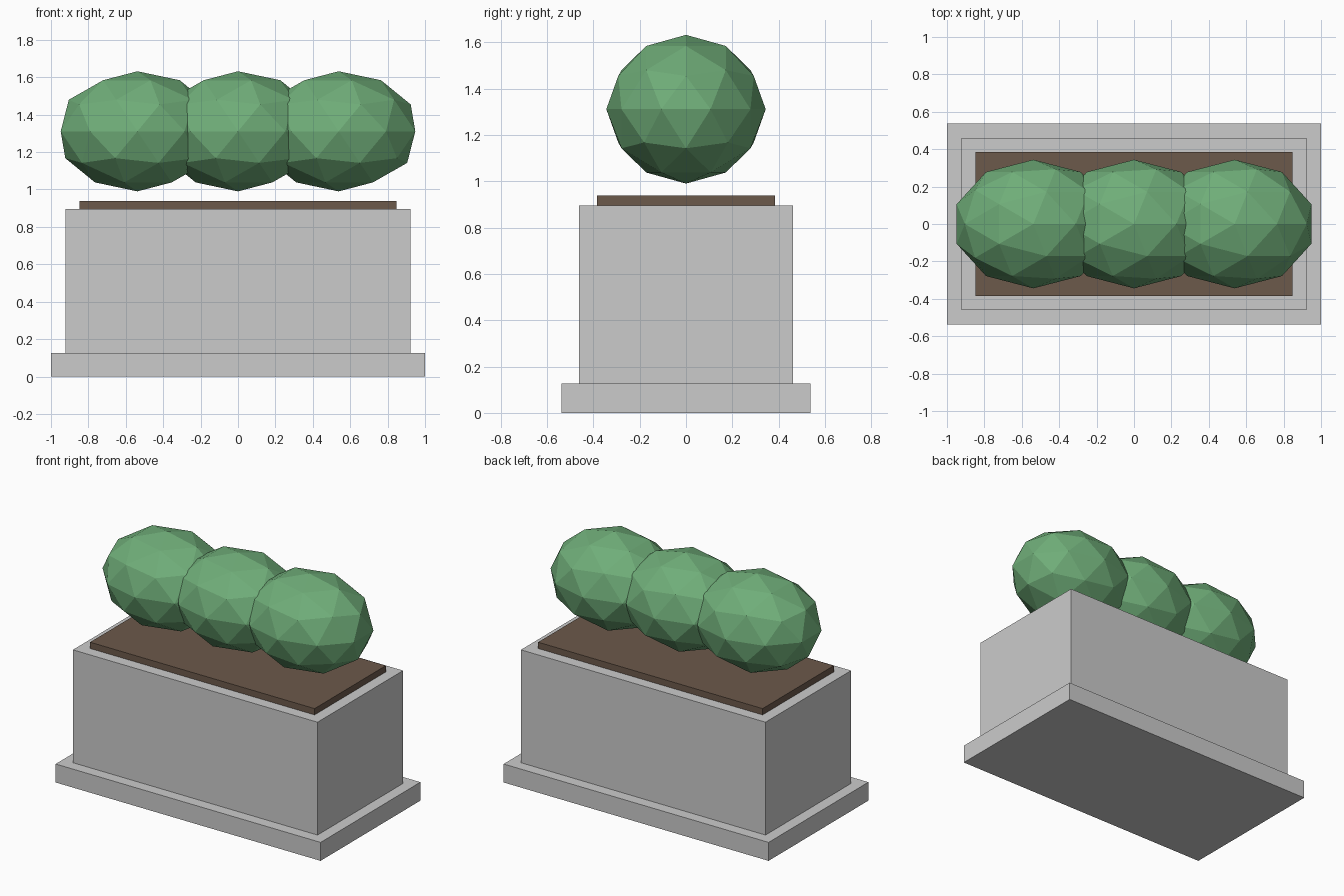
import bpy

if "Cube" in bpy.data.objects:
    bpy.data.objects.remove(bpy.data.objects["Cube"])


def material(name, color):
    m = bpy.data.materials.new(name)
    m.diffuse_color = color
    m.use_nodes = True
    m.node_tree.nodes["Principled BSDF"].inputs["Base Color"].default_value = m.diffuse_color
    return m


def block(name, half_x, half_y, z0, z1, mat=None):
    bpy.ops.mesh.primitive_cube_add(size=2, location=(0, 0, (z0 + z1) / 2))
    ob = bpy.context.object
    ob.name = name
    ob.scale = (half_x, half_y, (z1 - z0) / 2)
    bpy.ops.object.transform_apply(location=False, rotation=False, scale=True)
    if mat:
        ob.data.materials.append(mat)
    return ob


soil = material("soil_brown", (0.15, 0.10, 0.07, 1))
leaf = material("leaf_green", (0.16, 0.42, 0.19, 1))

# Stone planter: plinth, body and the soil bed on top
block("plinth", 1.0, 0.538, 0, 0.126)
block("planter_body", 0.923, 0.461, 0.126, 0.896)
block("soil_bed", 0.847, 0.384, 0.896, 0.939, soil)

# Row of three low-poly shrubs
for i, x in enumerate((-0.538, 0, 0.538)):
    bpy.ops.mesh.primitive_ico_sphere_add(subdivisions=2, radius=1, location=(x, 0, 1.311))
    shrub = bpy.context.object
    shrub.name = f"shrub_{i + 1}"
    shrub.scale = (0.431, 0.344, 0.321)
    bpy.ops.object.transform_apply(location=False, rotation=False, scale=True)
    shrub.data.materials.append(leaf)
